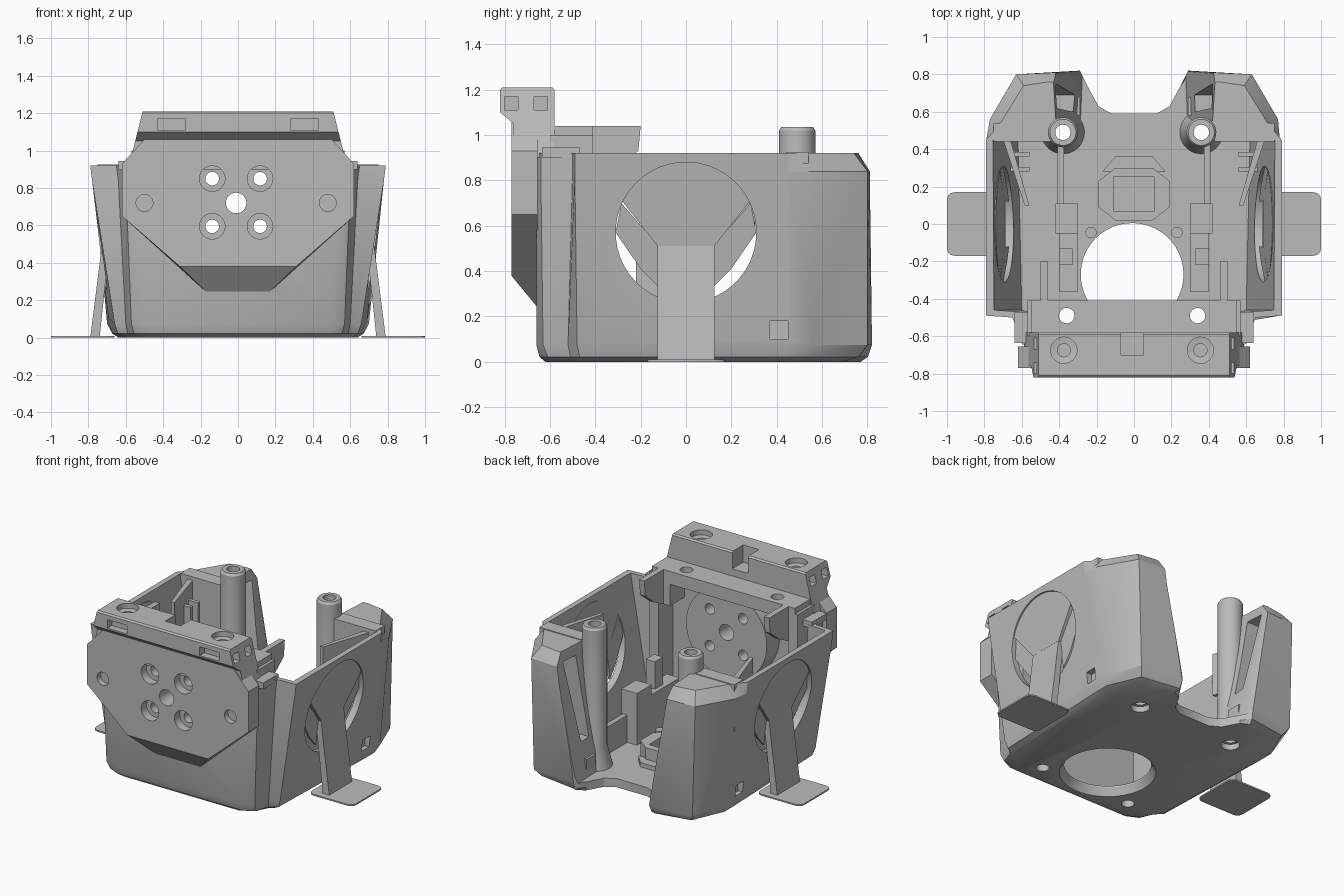
import bpy, bmesh, math

cube = bpy.data.objects.get("Cube")
if cube:
    bpy.data.objects.remove(cube, do_unlink=True)

grey = bpy.data.materials.new("plain grey")
grey.use_nodes = True
grey.diffuse_color = (0.5, 0.5, 0.5, 1)
grey.node_tree.nodes["Principled BSDF"].inputs["Base Color"].default_value = (0.5, 0.5, 0.5, 1)
SIDES = ((1, "left"), (-1, "right"))
parts = []


def loft(name, rings, cutter=False):
    """Closed solid through rings with equal point counts."""
    bm = bmesh.new()
    rows = [[bm.verts.new(p) for p in ring] for ring in rings]
    n = len(rows[0])
    for a, b in zip(rows, rows[1:]):
        for i in range(n):
            j = (i + 1) % n
            bm.faces.new((a[i], a[j], b[j], b[i]))
    bm.faces.new(rows[0][::-1])
    bm.faces.new(rows[-1])
    bmesh.ops.recalc_face_normals(bm, faces=bm.faces)
    mesh = bpy.data.meshes.new(name)
    bm.to_mesh(mesh)
    bm.free()
    mesh.materials.append(grey)
    ob = bpy.data.objects.new(name, mesh)
    bpy.context.collection.objects.link(ob)
    if cutter:
        ob.hide_render = True
    else:
        parts.append(ob)
    return ob


def place(axis, u, v, w):
    return {"x": (w, u, v), "y": (u, w, v), "z": (u, v, w)}[axis]


def prism(name, axis, poly, lo, hi, cutter=False):
    return loft(name, [[place(axis, u, v, w) for u, v in poly] for w in (lo, hi)], cutter)


def arc(u, v, r, start, stop, step):
    return [(u + r * math.cos(math.radians(a)), v + r * math.sin(math.radians(a))) for a in range(start, stop, step)]


def stack(name, u, v, steps, cutter=False):
    """Upright turned shape from (height, radius) steps."""
    return loft(name, [[(x, y, z) for x, y in arc(u, v, r, 0, 360, 8)] for z, r in steps], cutter)


def tube(name, axis, u, v, r, lo, hi, cutter=False):
    return prism(name, axis, arc(u, v, r, 0, 360, 8), lo, hi, cutter)


def box(name, x, y, z, cutter=False):
    return prism(name, "z", [(x[0], y[0]), (x[1], y[0]), (x[1], y[1]), (x[0], y[1])], z[0], z[1], cutter)


def span(s, a, b):
    return sorted((s * a, s * b))


def mirrored(half):
    return half + [(-x, y) for x, y in reversed(half)]


def level(half, z):
    return [(x, y, z) for x, y in mirrored(half)]


def blend(a, b, t):
    return [(p[0] + (q[0] - p[0]) * t, p[1] + (q[1] - p[1]) * t) for p, q in zip(a, b)]


def cut(target, cutters):
    for c in cutters:
        mod = target.modifiers.new("cut", "BOOLEAN")
        mod.operation, mod.solver, mod.object = "DIFFERENCE", "EXACT", c
        bpy.context.view_layer.objects.active = target
        bpy.ops.object.modifier_apply(modifier=mod.name)
        bpy.data.objects.remove(c, do_unlink=True)


def face_holes():
    """Five mounting holes and two blind ones in the front face."""
    holes = [tube("hole", "y", -.01, .72, .055, -1, -.3, True)]
    for s, _ in SIDES:
        holes.append(tube("blind", "y", s * .49 - .01, .72, .045, -1, -.73, True))
        for z in (.595, .85):
            holes.append(tube("hole", "y", s * .128 - .01, z, .036, -1, -.3, True))
            holes.append(tube("bore", "y", s * .128 - .01, z, .068, -1, -.71, True))
    return holes


def screw_holes(y, x, head):
    steps = ((-.1, head), (.04, head), (.045, .041), (1.3, .041))
    return [stack("screw", s * x - .01, y, steps, True) for s, _ in SIDES]


# Main shell: flared tub with two rear pods whose inner faces lean outward
notch = [(.25, .74), (.19, .63), (.12, .59)]
foot = [(.44, -.62), (.53, -.57), (.57, -.49), (.61, -.45), (.64, .43), (.62, .50), (.51, .69), (.31, .77)]
low = [(.50, -.66), (.57, -.63), (.60, -.52), (.66, -.48), (.69, .45), (.70, .56), (.61, .80), (.29, .82)]
high = [(.55, -.66), (.60, -.64), (.64, -.5), (.78, -.49), (.78, .45), (.77, .56), (.63, .80), (.42, .81)]
rim = [(.55, -.66), (.60, -.64), (.65, -.5), (.79, -.49), (.79, .45), (.72, .53), (.59, .74), (.46, .76)]
levels = ((foot, 0), (blend(foot, low, .65), .022), (low, .075), (high, .84), (rim, .92))
shell = loft("shell", [level(h + notch, z) for h, z in levels])
inner_low = [(.56, -.57), (.57, -.47), (.60, -.46), (.62, .45), (.29, .45), (.27, .95)]
inner_high = [(.59, -.57), (.61, -.47), (.755, -.46), (.76, .45), (.42, .45), (.45, .95)]
cutters = [loft("cavity", [level(inner_low, .06), level(inner_high, .96)], True),
           stack("floor_hole", -.01, -.27, ((-.01, .31), (.05, .275), (.2, .275)), True)]
for s, _ in SIDES:
    lo, hi = span(s, .5, 1)
    cutters.append(tube("side_hole", "x", 0, .57, .31, lo, hi, True))
    cutters.append(box("pocket", span(s, .66, 1), (.37, .45), (.1, .18), True))
    # Tall slot in the inner face of the pod
    lo, hi = span(s, .2, .54)
    cutters.append(prism("slot", "x", [(.60, .3), (.69, .3), (.75, .85), (.62, .85)], lo, hi, True))
cut(shell, cutters + face_holes() + screw_holes(.49, .37, .06) + screw_holes(-.49, .35, .041))

# Front mounting plate with a sloped lower edge
top_edge = [(.62, .65), (.62, .93), (.50, 1.06)]
plate = loft("front_plate", [[(x, y, z) for x, z in mirrored([bottom] + top_edge)]
                             for bottom, y in (((.31, .38), -.77), ((.165, .24), -.655))])
cut(plate, face_holes())

# Upper block with screw seats, cable notch and windows
profile = [(-.82, 1.2), (-.81, 1.21), (-.59, 1.21), (-.58, 1.2), (-.58, .9), (-.76, .9), (-.76, 1.05), (-.82, 1.1)]
block = prism("upper_block", "x", profile, -.51, .51)
for v in block.data.vertices:
    v.co.x += math.copysign((1.21 - v.co.z) * .25, v.co.x)
cutters = [box("notch", (-.07, .05), (-.7, -.5), (1.09, 1.3), True)]
for s, _ in SIDES:
    cutters += [stack("seat", s * .365 - .01, -.675, ((1.1, .035), (1.17, .035), (1.175, .07), (1.3, .07)), True),
                box("window", span(s, .28, .43), (-.9, -.77), (1.11, 1.17), True)]
    for y in (-.77, -.64):
        cutters.append(box("window", span(s, .48, .7), (y - .03, y + .03), (1.11, 1.17), True))
cut(block, cutters)

# Shelf and round boss behind the front wall
shelf = box("shelf", (-.55, .55), (-.585, -.41), (.95, 1.04))
cut(shelf, screw_holes(-.49, .35, .041))
boss = tube("motor_boss", "y", -.01, .71, .31, -.6, -.43)
cut(boss, face_holes() + screw_holes(-.49, .35, .041))

# Floor details
hexagon = [(.1, .02), (.19, .09), (.19, .23), (.1, .3)]
frame = prism("floor_frame", "z", mirrored(hexagon), .04, .17)
cut(frame, [box("frame_opening", (-.11, .11), (.07, .25), (.1, .3), True)])
prism("floor_ridge", "z", mirrored([(.17, .28), (.1, .36)]), .04, .09)

for s, side in SIDES:
    # Rear screw post with flared base, joined to the pod by a web
    post = stack(side + "_rear_post", s * .37 - .01, .49, ((.04, .12), (.2, .08), (1.02, .08), (1.035, .07)))
    web = box(side + "_post_web", span(s, .36, .56), (.46, .55), (.05, .915))
    for ob in (post, web):
        cut(ob, [tube("screw", "z", s * .37 - .01, .49, .041, -.1, 1.3, True)])
    box(side + "_pod_bar", span(s, .43, .75), (.44, .54), (.6, .925))
    box(side + "_floor_clip", span(s, .29, .38), (.58, .68), (.04, .18))
    # Low guide wall and slanted gusset with rungs
    box(side + "_guide_wall", span(s, .375, .41), (.03, .43), (.04, .25))
    prism(side + "_gusset", "z", [(s * .70, .45), (s * .66, .45), (s * .56, .1), (s * .585, .1)], .6, .9)
    for y in (.28, .36):
        box(side + "_gusset_rung", span(s, .56, .66), (y, y + .025), (.6, .8))
    # Stepped inner column
    box(side + "_column", span(s, .30, .42), (-.05, .11), (.04, .42))
    box(side + "_column_step", span(s, .30, .40), (-.36, -.03), (.04, .35))
    box(side + "_column_clip", span(s, .33, .40), (-.22, -.13), (.3, .54))
    tube(side + "_floor_pin", "z", s * .23, -.045, .03, .03, .13)
    # Cheek, curved fin and raised corner beside the shelf
    box(side + "_cheek", span(s, .50, .57), (-.6, -.41), (.05, 1.0))
    box(side + "_shelf_lug", span(s, .41, .52), (-.585, -.41), (.8, 1.0))
    lo, hi = span(s, .46, .50)
    prism(side + "_fin", "x", [(-.45, 1.04), (-.2, 1.04), (-.21, .93), (-.31, .85), (-.45, .78)], lo, hi)
    box(side + "_corner_cap", span(s, .5, .64), (-.635, -.47), (.9, .945))
    # Side support: round insert with lower arms, leg and thin foot
    fan = arc(0, .57, .312, 26, 155, 4) + [(-.125, .51), (.125, .51)]
    loft(side + "_support_fan", [[(s * (.725 + (z - .5) * .13 - d), y, z) for y, z in fan] for d in (0, .035)])
    for e in (1, -1):
        arm = [(.12, .51), (.12, .33), (.2, .41), (.31, .57), (.285, .70)]
        loft(side + "_support_arm", [[(s * (.725 + (z - .5) * .13 - d), e * y, z) for y, z in arm] for d in (.02, .035)])
    loft(side + "_support_leg", [[(s * x, y, z) for x, y in ((a, -.125), (b, -.125), (b, .125), (a, .125))]
                                 for a, b, z in ((.74, .79, 0), (.685, .725, .515))])
    corners = [p for x, y, q in ((.96, .13, 0), (.70, .13, 90), (.70, -.13, 180), (.96, -.13, 270))
               for p in arc(x, y, .04, q, q + 91, 30)]
    prism(side + "_support_foot", "z", [(s * x, y) for x, y in corners], 0, .01)

# Smooth round surfaces while keeping edges crisp
bpy.ops.object.select_all(action="DESELECT")
for ob in parts:
    ob.select_set(True)
bpy.context.view_layer.objects.active = shell
bpy.ops.object.shade_smooth_by_angle(angle=math.radians(30))
